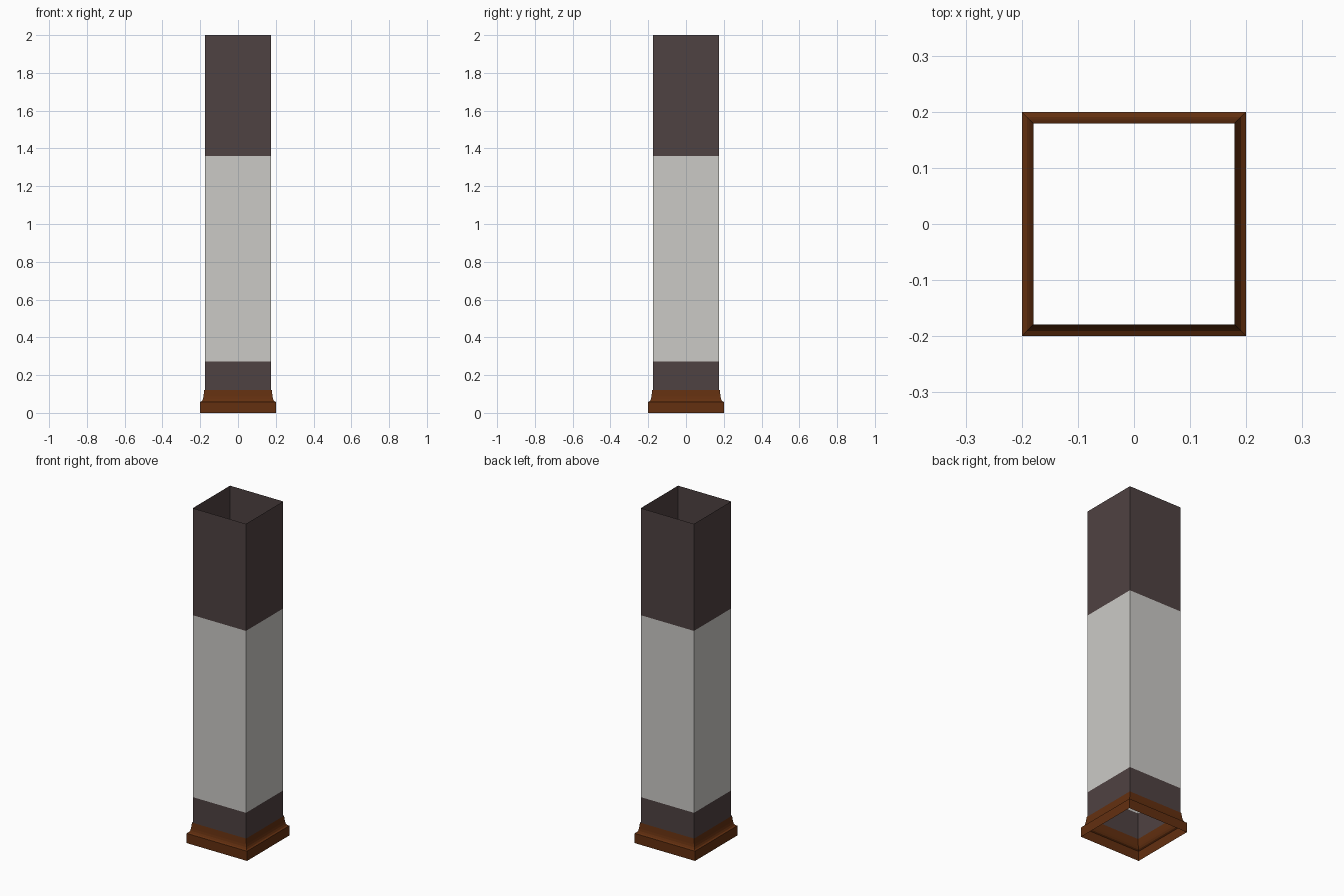
import bpy

if "Cube" in bpy.data.objects:
    bpy.data.objects.remove(bpy.data.objects["Cube"])

def material(name, rgb):
    m = bpy.data.materials.new(name)
    m.diffuse_color = (*rgb, 1.0)
    m.use_nodes = True
    m.node_tree.nodes["Principled BSDF"].inputs["Base Color"].default_value = m.diffuse_color
    return m

dark = material("dark brown grey", (0.078, 0.054, 0.054))
pale = material("pale stone grey", (0.60, 0.59, 0.565))
wood = material("brown wood", (0.125, 0.029, 0.005))

def square_loft(name, profile, mats):
    """Open square tube through (half_width, z) profile points."""
    verts = [(sx * r, sy * r, z) for r, z in profile
             for sx, sy in ((-1, -1), (1, -1), (1, 1), (-1, 1))]
    faces = [(4 * k + i, 4 * k + (i + 1) % 4, 4 * k + 4 + (i + 1) % 4, 4 * k + 4 + i)
             for k in range(len(profile) - 1) for i in range(4)]
    mesh = bpy.data.meshes.new(name)
    mesh.from_pydata(verts, [], faces)
    ob = bpy.data.objects.new(name, mesh)
    bpy.context.collection.objects.link(ob)
    for m in mats:
        mesh.materials.append(m)
    return ob

# Hollow shaft, open at both ends, with a pale middle band
shaft = square_loft("shaft", [(0.176, z) for z in (0.115, 0.272, 1.36, 2.0)], [dark, pale])
for p in shaft.data.polygons:
    p.material_index = 1 if 0.272 < p.center.z < 1.36 else 0

# Skirting moulding around the foot: flat plinth, small step, concave sweep
square_loft("base_moulding",
            [(0.2, 0.0), (0.2, 0.058), (0.191, 0.063), (0.186, 0.073),
             (0.183, 0.086), (0.181, 0.102), (0.179, 0.12)], [wood])
